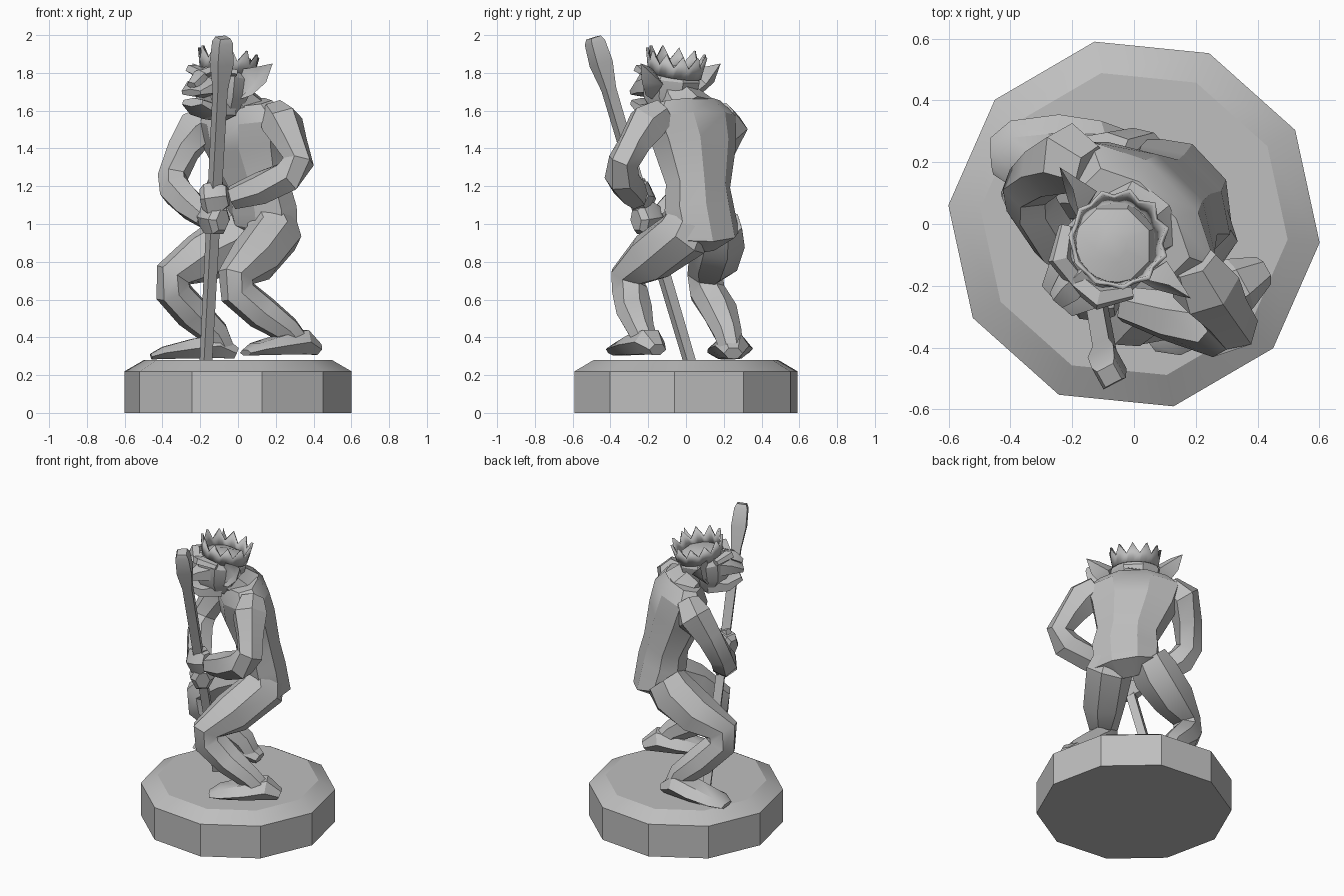
import bpy, bmesh, math
from mathutils import Vector

if "Cube" in bpy.data.objects:
    bpy.data.objects.remove(bpy.data.objects["Cube"])

stone = bpy.data.materials.new("grey_stone")
stone.use_nodes = True
GREY = (0.52, 0.52, 0.52, 1)
stone.diffuse_color = GREY
stone.node_tree.nodes["Principled BSDF"].inputs["Base Color"].default_value = GREY

UP = Vector((0, 0, 1))
LEFT = Vector((1, -1, 0)).normalized()      # the figure's own left
FORWARD = Vector((-1, -1, 0)).normalized()  # the way the figure faces


def at(u, v, z):
    """Point in the figure's turned frame: left, forward, up."""
    return LEFT * u + FORWARD * v + UP * z


def finish(name, bm, angle=30):
    bmesh.ops.recalc_face_normals(bm, faces=bm.faces)
    mesh = bpy.data.meshes.new(name)
    bm.to_mesh(mesh)
    bm.free()
    mesh.materials.append(stone)
    ob = bpy.data.objects.new(name, mesh)
    bpy.context.collection.objects.link(ob)
    bpy.ops.object.select_all(action="DESELECT")
    ob.select_set(True)
    bpy.context.view_layer.objects.active = ob
    bpy.ops.object.shade_smooth_by_angle(angle=math.radians(angle))
    return ob


def loft(name, rings, sides=7, ref=LEFT, turn=0.5, angle=30):
    """Skin rings of (centre, radius along ref, radius across) into a closed tube."""
    bm = bmesh.new()
    centres = [Vector(r[0]) for r in rings]
    loops = []
    for i, (_, ra, rb) in enumerate(rings):
        c = centres[i]
        t = Vector()
        if i > 0:
            t += (c - centres[i - 1]).normalized()
        if i < len(rings) - 1:
            t += (centres[i + 1] - c).normalized()
        t.normalize()
        a = (ref - t * ref.dot(t)).normalized()
        b = t.cross(a)
        angles = [math.tau * (k + turn) / sides for k in range(sides)]
        loops.append([bm.verts.new(c + a * ra * math.cos(q) + b * rb * math.sin(q)) for q in angles])
    for lo, hi in zip(loops, loops[1:]):
        for k in range(sides):
            n = (k + 1) % sides
            bm.faces.new((lo[k], lo[n], hi[n], hi[k]))
    bm.faces.new(loops[0][::-1])
    bm.faces.new(loops[-1])
    return finish(name, bm, angle)


# Plinth
loft("plinth", [((0, 0, 0), .604, .604), ((0, 0, .22), .604, .604), ((0, 0, .28), .5, .5)],
     10, Vector((1, 0, 0)), -.16)

# Staff with a swollen head
foot, top = Vector((-.17, .02, .27)), Vector((-.08, -.49, 1.987))
loft("staff", [(foot.lerp(top, f), r, r) for f, r in
               ((0, .035), (.84, .042), (.92, .066), (.985, .058), (1, .042))], 4, LEFT, .3)

# Torso and neck
loft("torso", [(at(.02, -.13, .9), .1, .08), (at(.03, -.17, .95), .21, .16),
               (at(.04, -.14, 1.08), .22, .15), (at(.03, -.12, 1.2), .2, .14),
               (at(0, -.06, 1.42), .27, .17), (at(0, -.03, 1.56), .31, .16),
               (at(0, -.01, 1.645), .22, .11)], 8)
loft("neck", [(at(0, -.04, 1.58), .17, .13), (at(0, .05, 1.66), .13, .11),
              (at(0, .1, 1.74), .12, .11)], 7)

# Legs
loft("left_leg", [((.18, .03, 1.04), .12, .13), ((.19, -.02, .94), .15, .15),
                  ((.09, -.19, .82), .135, .14), ((-.01, -.31, .72), .09, .105),
                  ((.0, -.3, .64), .09, .105), ((.13, -.27, .53), .1, .095),
                  ((.26, -.24, .44), .075, .075), ((.32, -.21, .37), .065, .065)])
loft("right_leg", [((.04, .17, 1.0), .13, .13), ((-.03, .17, .92), .15, .15),
                   ((-.19, .15, .82), .135, .14), ((-.34, .1, .73), .09, .11),
                   ((-.34, .11, .64), .09, .105), ((-.24, .18, .53), .1, .095),
                   ((-.12, .22, .42), .075, .08), ((-.08, .24, .34), .065, .065)])


def make_foot(name, heel, toe, ground):
    heel, toe = Vector(heel), Vector(toe)
    rings = []
    for f, height, half in ((0, .07, .05), (.2, .15, .09), (.5, .12, .12), (.85, .075, .11), (1, .035, .06)):
        c = heel.lerp(toe, f)
        rings.append(((c.x, c.y, ground + height / 2), height / 2, half))
    loft(name, rings, 6, UP)


make_foot("left_foot", (.42, -.15), (.04, -.36), .3)
make_foot("right_foot", (-.01, .25), (-.46, .22), .28)

# Arms, running from shoulder through elbow to wrist
loft("left_arm", [(at(.22, -.05, 1.59), .08, .08), (at(.31, -.02, 1.53), .115, .115),
                  ((.28, -.27, 1.43), .09, .09), ((.32, -.33, 1.33), .085, .085),
                  ((.26, -.34, 1.25), .09, .095), ((.12, -.3, 1.19), .085, .09),
                  ((-.03, -.26, 1.14), .06, .065)], 6, FORWARD)
loft("right_arm", [(at(-.22, -.03, 1.58), .08, .08), (at(-.3, 0, 1.51), .115, .115),
                   ((-.29, .17, 1.39), .09, .09), ((-.345, .12, 1.25), .08, .085),
                   ((-.33, .06, 1.18), .085, .095), ((-.25, -.06, 1.1), .085, .085),
                   ((-.17, -.15, 1.03), .06, .06)], 6, FORWARD)

# Fists wrapped round the staff, with thumbs
for side, z, reach in (("left", 1.14, Vector((.07, -.01, .01))), ("right", 1.03, Vector((-.05, .06, .01)))):
    grip = foot.lerp(top, (z - foot.z) / (top.z - foot.z))
    loft(side + "_hand", [(grip + reach, .06, .05), (grip + reach * .3, .095, .075),
                          (grip - reach * .6, .09, .075), (grip - reach, .06, .045)], 6, UP)
    loft(side + "_thumb", [(grip + reach * .5 + UP * .05, .035, .03),
                           (grip - reach * .5 + UP * .09, .025, .025)], 5)

# Head: skull, jaw, upper lip, nose and brow
loft("skull", [(at(0, .11, 1.58), .09, .1), (at(0, .12, 1.67), .15, .15), (at(0, .11, 1.77), .16, .165),
               (at(0, .1, 1.82), .13, .13), (at(0, .1, 1.84), .05, .05)], 8)
loft("jaw", [(at(0, .12, 1.61), .12, .07), (at(0, .25, 1.605), .12, .05),
             (at(0, .34, 1.645), .085, .025)], 6)
loft("muzzle", [(at(0, .14, 1.74), .155, .085), (at(0, .26, 1.725), .13, .06),
                (at(0, .35, 1.695), .08, .02)], 6)
loft("nose", [(at(0, .2, 1.81), .035, .03), (at(0, .29, 1.77), .055, .045),
              (at(0, .35, 1.735), .035, .02)], 5)
for side, s in (("left", 1), ("right", -1)):
    loft(side + "_brow", [(at(0, .26, 1.79), .03, .035), (at(s * .09, .25, 1.82), .028, .04),
                          (at(s * .15, .16, 1.8), .02, .025)], 5, UP)
    # Broad pointed ears with a hollowed front
    bm = bmesh.new()
    rim = [bm.verts.new(at(s * u, v, z)) for u, v, z in
           ((.13, .12, 1.66), (.2, .1, 1.68), (.27, .06, 1.75), (.3, .04, 1.85),
            (.22, .06, 1.835), (.14, .11, 1.82))]
    front = bm.verts.new(at(s * .18, .055, 1.75))
    back = bm.verts.new(at(s * .16, .01, 1.74))
    for hub in (front, back):
        for k in range(6):
            bm.faces.new((rim[k], rim[(k + 1) % 6], hub))
    finish(side + "_ear", bm)

# Crown: flared zigzag band, tipped back
bm = bmesh.new()
TEETH = 11
low, high = [], []
for k in range(TEETH * 2):
    q = math.tau * k / (TEETH * 2)
    spike = k % 2
    for loop, r, h in ((low, .142, 0), (high, .165 if spike else .15, .12 if spike else .055)):
        u, v = r * math.sin(q), r * math.cos(q)
        loop.append(bm.verts.new(at(u, .085 + v - .15 * h, 1.79 + .22 * v + h)))
for k in range(TEETH * 2):
    n = (k + 1) % (TEETH * 2)
    bm.faces.new((low[k], low[n], high[n], high[k]))
crown = finish("crown", bm)
wall = crown.modifiers.new("thickness", "SOLIDIFY")
wall.thickness = .015
